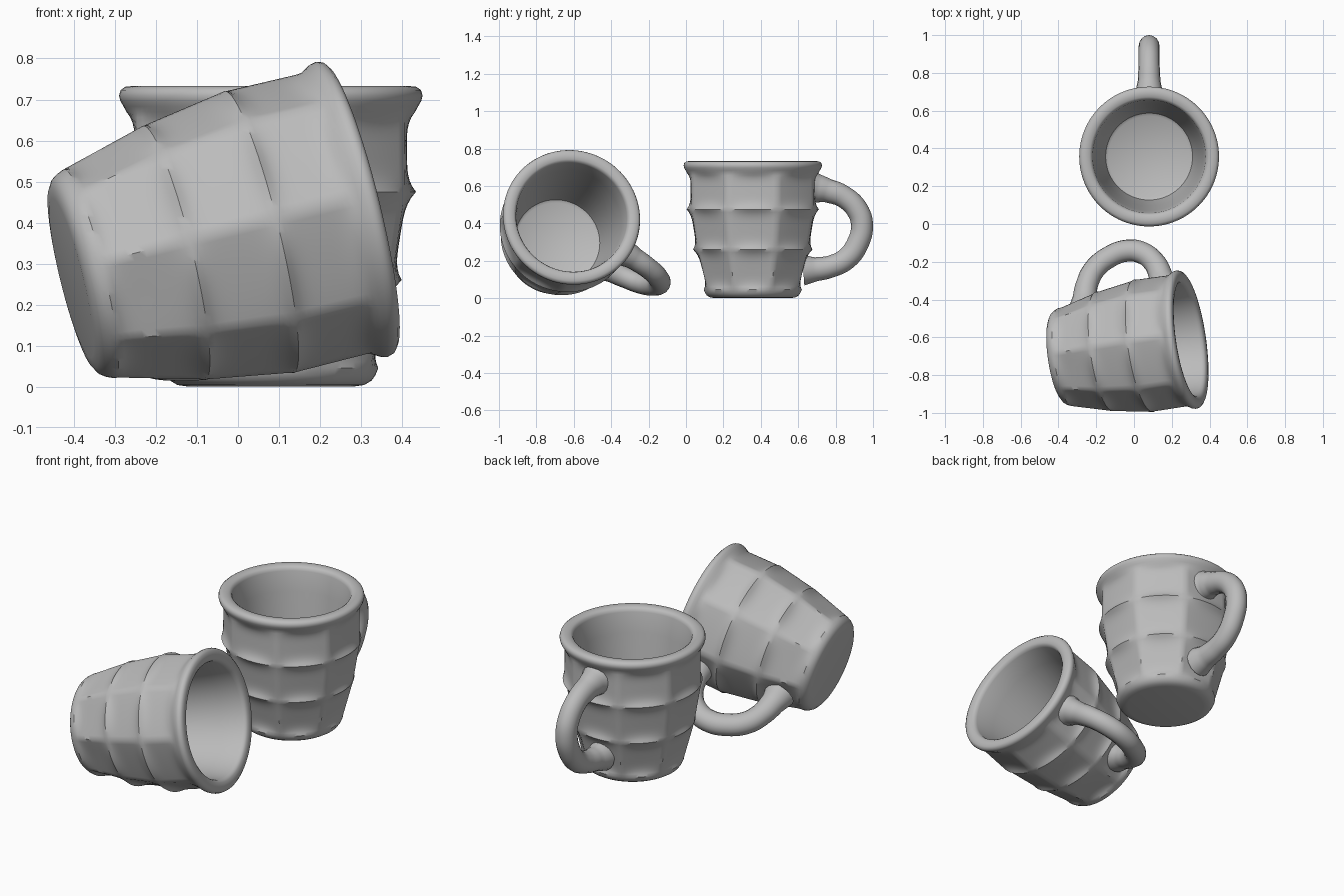
import bpy
import bmesh
from math import cos, sin, pi
from mathutils import Matrix, Vector

cube = bpy.data.objects.get("Cube")
if cube:
    bpy.data.objects.remove(cube, do_unlink=True)

# One plain ceramic colour
clay = bpy.data.materials.new("grey_ceramic")
clay.use_nodes = True
grey = (0.5, 0.5, 0.5, 1)
clay.diffuse_color = grey
clay.node_tree.nodes["Principled BSDF"].inputs["Base Color"].default_value = grey

FACETS, STEPS, ROW_STEPS = 8, 12, 14
SEGMENTS = FACETS * STEPS
DIMPLE = 0.021

# Profile points are (radius, height)
FOOT = [(0.2, 0), (0.228, 0.004), (0.246, 0.015), (0.255, 0.028)]
RIDGES = [(0.262, 0.045), (0.319, 0.26), (0.354, 0.475), (0.352, 0.67)]
LIP = [(0.359, 0.683), (0.367, 0.697), (0.37, 0.71), (0.366, 0.723),
       (0.355, 0.731), (0.335, 0.733), (0.315, 0.73), (0.304, 0.722), (0.299, 0.708)]
INSIDE = [(0.285, 0.6), (0.262, 0.4), (0.238, 0.2), (0.23, 0.16), (0.215, 0.15)]


def profile_rows():
    """List (radius, height, dimple depth) from the foot over the lip to the floor."""
    rows = [(r, z, 0) for r, z in FOOT]
    for (r0, z0), (r1, z1) in zip(RIDGES, RIDGES[1:]):
        for i in range(ROW_STEPS):
            t = i / ROW_STEPS
            depth = DIMPLE * (1 - abs(2 * t - 1) ** 4)
            rows.append((r0 + (r1 - r0) * t, z0 + (z1 - z0) * t, depth))
    rows.append((*RIDGES[-1], 0))
    return rows + [(r, z, 0) for r, z in LIP + INSIDE]


def finish(name, mesh, matrix):
    obj = bpy.data.objects.new(name, mesh)
    bpy.context.collection.objects.link(obj)
    mesh.materials.clear()
    mesh.materials.append(clay)
    obj.matrix_world = matrix
    bpy.ops.object.select_all(action="DESELECT")
    obj.select_set(True)
    bpy.context.view_layer.objects.active = obj
    bpy.ops.object.shade_smooth_by_angle(angle=0.7)
    return obj


# Mug body: dimpled panels outside, plain tapered bowl inside
def mug_body(name, matrix):
    bm = bmesh.new()
    rings = []
    for radius, z, depth in profile_rows():
        ring = []
        for i in range(SEGMENTS):
            u = 2 * (i % STEPS) / STEPS - 1
            angle = (i / STEPS - 0.5) * 2 * pi / FACETS
            r = radius - depth * (1 - u * u)
            ring.append(bm.verts.new((r * cos(angle), r * sin(angle), z)))
        rings.append(ring)
    for low, high in zip(rings, rings[1:]):
        for i in range(SEGMENTS):
            j = (i + 1) % SEGMENTS
            bm.faces.new((low[i], low[j], high[j], high[i]))
    bm.faces.new(rings[0][::-1])
    bm.faces.new(rings[-1])
    mesh = bpy.data.meshes.new(name)
    bm.to_mesh(mesh)
    bm.free()
    return finish(name, mesh, matrix)


# Handle path: (distance from axis, height, thickness factor), flared at both ends
HANDLE = [(0.31, 0.592, 1.6), (0.35, 0.586, 1.28), (0.40, 0.575, 1.08),
          (0.49, 0.54, 1), (0.56, 0.47, 1), (0.584, 0.39, 1), (0.56, 0.29, 1),
          (0.50, 0.21, 1), (0.42, 0.17, 1), (0.34, 0.155, 1.08), (0.27, 0.15, 1.4)]


def mug_handle(name, matrix):
    curve = bpy.data.curves.new(name + "_path", "CURVE")
    curve.dimensions = "3D"
    curve.bevel_depth = 0.059
    curve.bevel_resolution = 6
    curve.resolution_u = 6
    spline = curve.splines.new("BEZIER")
    spline.bezier_points.add(len(HANDLE) - 1)
    for point, (y, z, size) in zip(spline.bezier_points, HANDLE):
        point.co = (0, y, z)
        point.radius = size
        point.handle_left_type = point.handle_right_type = "AUTO"
    path = bpy.data.objects.new(name + "_path", curve)
    bpy.context.collection.objects.link(path)
    graph = bpy.context.evaluated_depsgraph_get()
    mesh = bpy.data.meshes.new_from_object(path.evaluated_get(graph))
    bpy.data.objects.remove(path, do_unlink=True)
    mesh.transform(Matrix.Diagonal((0.94, 1, 1, 1)))
    return finish(name, mesh, matrix)


def mug(prefix, matrix):
    mug_body(prefix + "_mug_body", matrix)
    mug_handle(prefix + "_mug_handle", matrix)


# Upright mug with its handle to the back
mug("upright", Matrix.Translation((0.08, 0.357, 0)))

# Tipped mug lying on its side, resting on its wall and handle
axis = Vector((1, 0.145, 0.245)).normalized()
out = Vector((0, 0.88, -0.465))
out = (out - axis * out.dot(axis)).normalized()
turn = Matrix((out.cross(axis), out, axis)).transposed().to_4x4()
rim_centre = Vector((0.277, -0.612, 0.432))
mug("tipped", Matrix.Translation(rim_centre - axis * 0.71) @ turn)
